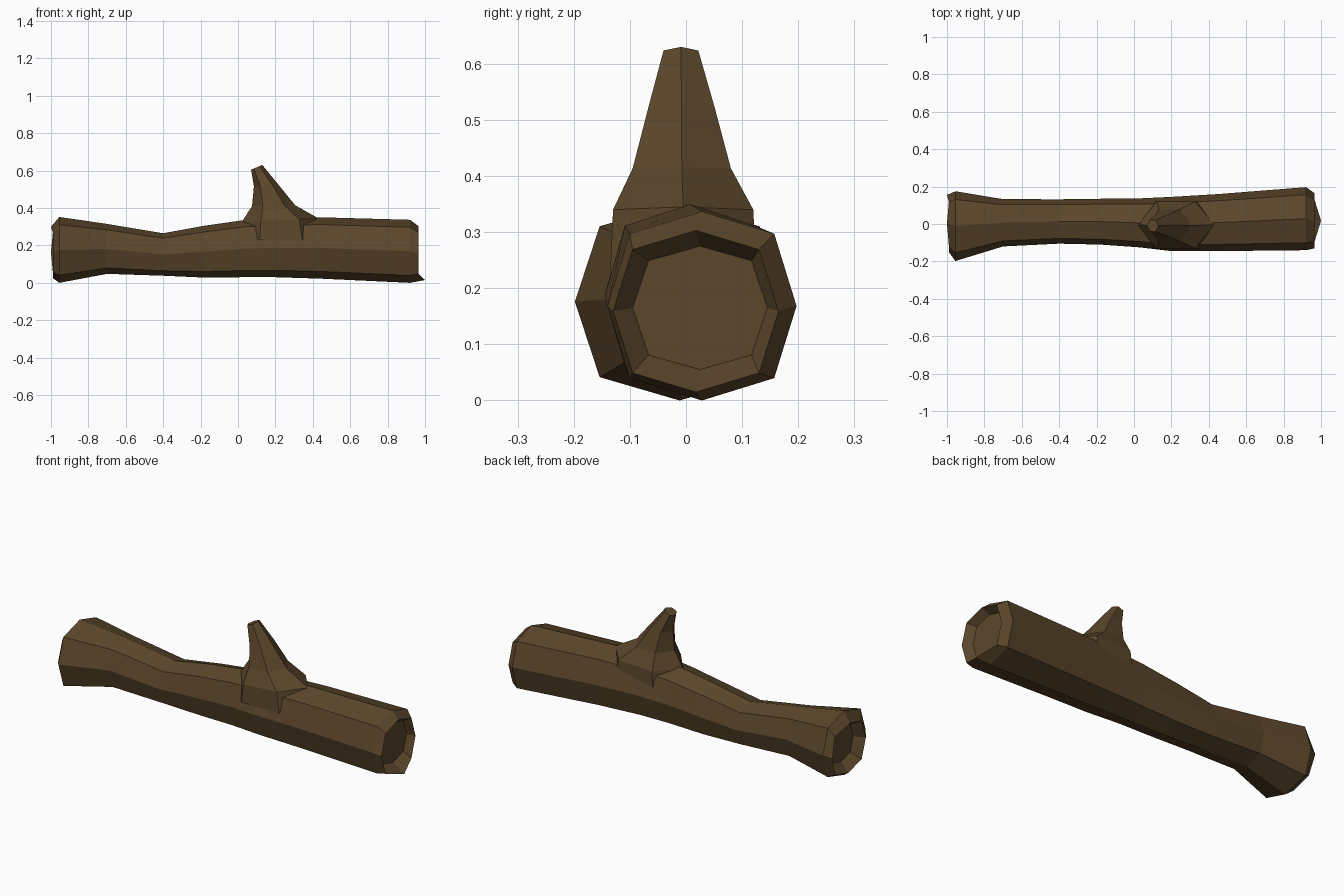
import bpy, bmesh
from math import cos, sin, pi

if "Cube" in bpy.data.objects:
    bpy.data.objects.remove(bpy.data.objects["Cube"])

bark = bpy.data.materials.new("bark")
bark.diffuse_color = (0.105, 0.062, 0.024, 1)
bark.use_nodes = True
bark.node_tree.nodes["Principled BSDF"].inputs["Base Color"].default_value = bark.diffuse_color


def loft(name, rings):
    """Skin a list of equal-length point rings and close both ends."""
    bm = bmesh.new()
    loops = [[bm.verts.new(p) for p in ring] for ring in rings]
    n = len(loops[0])
    for a, b in zip(loops, loops[1:]):
        for i in range(n):
            j = (i + 1) % n
            bm.faces.new((a[i], a[j], b[j], b[i]))
    for end in (loops[0], loops[-1]):
        bmesh.ops.triangulate(bm, faces=[bm.faces.new(end)])
    bmesh.ops.recalc_face_normals(bm, faces=bm.faces)
    mesh = bpy.data.meshes.new(name)
    bm.to_mesh(mesh)
    bm.free()
    mesh.materials.append(bark)
    obj = bpy.data.objects.new(name, mesh)
    bpy.context.collection.objects.link(obj)
    return obj


def oval(x, y0, y1, z0, z1, n=8):
    cy, cz, ry, rz = (y0 + y1) / 2, (z0 + z1) / 2, (y1 - y0) / 2, (z1 - z0) / 2
    # diagonal corners sit slightly outside the ellipse
    return [[x, cy + ry * cos(2 * pi * i / n) * (1.08 if i % 2 else 1),
             cz + rz * sin(2 * pi * i / n) * (1.08 if i % 2 else 1)] for i in range(n)]


# Trunk: recessed left end, waisted body, recessed right end
sections = [
    (-0.94, -0.11, 0.10, 0.07, 0.27),
    (-0.99, -0.15, 0.155, 0.025, 0.30),
    (-0.955, -0.198, 0.175, 0.0, 0.352),
    (-0.70, -0.12, 0.133, 0.048, 0.315),
    (-0.40, -0.105, 0.132, 0.038, 0.265),
    (-0.18, -0.11, 0.135, 0.028, 0.305),
    (0.03, -0.125, 0.137, 0.03, 0.335),
    (0.20, -0.145, 0.145, 0.03, 0.345),
    (0.45, -0.145, 0.16, 0.022, 0.35),
    (0.92, -0.14, 0.197, 0.0, 0.337),
    (0.965, -0.13, 0.165, 0.015, 0.303),
    (0.925, -0.095, 0.145, 0.055, 0.275),
]
rings = [oval(*s) for s in sections]
rings[1][2][0] = -1.0       # uneven broken rim, left
rings[1][0][0] = -1.0
rings[-2][6][0] = 1.0       # splinter at lower right rim
loft("trunk", rings)


# Broken branch stub: hooked, flared into the trunk
def stub_ring(x0, x1, y0, y1, z0, z1, n=6):
    cx, cy = (x0 + x1) / 2, (y0 + y1) / 2
    return [[cx + (x1 - x0) / 2 * cos(2 * pi * i / n),
             cy + (y1 - y0) / 2 * sin(2 * pi * i / n) / sin(pi / 3),
             (z0 + z1) / 2 + (z1 - z0) / 2 * cos(2 * pi * i / n)] for i in range(n)]


loft("branch_stub", [
    stub_ring(0.0, 0.46, -0.135, 0.125, 0.23, 0.23),
    stub_ring(0.02, 0.43, -0.13, 0.12, 0.325, 0.345),
    stub_ring(0.075, 0.305, -0.095, 0.08, 0.41, 0.415),
    stub_ring(0.085, 0.22, -0.068, 0.052, 0.515, 0.52),
    stub_ring(0.07, 0.13, -0.04, 0.022, 0.605, 0.63),
])
